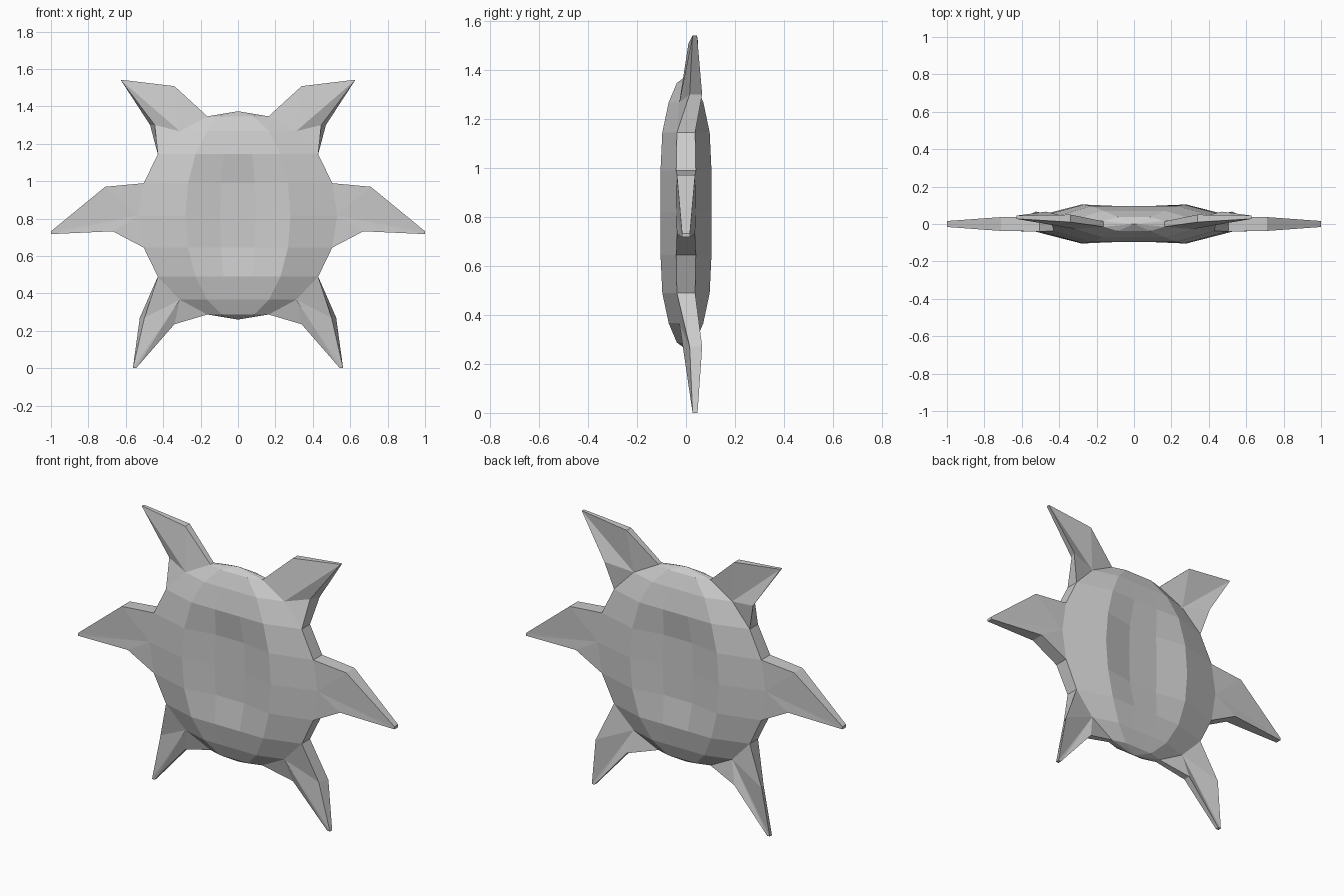
import bpy, bmesh
from math import sin, cos, radians

if "Cube" in bpy.data.objects:
    bpy.data.objects.remove(bpy.data.objects["Cube"])

RX, RZ, CZ = 0.53, 0.557, 0.817
DEPTH = [0.36, 0.68, 0.93, 1.0, 1.0]          # front-back fullness of each ring


def finish(bm, name):
    bmesh.ops.recalc_face_normals(bm, faces=bm.faces)
    me = bpy.data.meshes.new(name)
    bm.to_mesh(me)
    bm.free()
    ob = bpy.data.objects.new(name, me)
    bpy.context.collection.objects.link(ob)
    return ob


def rim(i):
    """x, z and half thickness of the shell edge at ring i"""
    a = radians(18 * i)
    d = DEPTH[min(i, 10 - i) - 1]
    return RX * sin(a), CZ + RZ * cos(a), 0.04 * d


# Shell: lens-shaped faceted body with a dished centre panel front and back
def shell():
    bm = bmesh.new()
    half = [(1, 0.04), (0.53, 0.104), (0.18, 0.103)]
    front = [(x, -y) for x, y in half] + [(-x, -y) for x, y in half[::-1]]
    section = front + [(x, -y) for x, y in front[::-1]]
    rings = []
    for i in range(1, 10):
        x, z, _ = rim(i)
        d = DEPTH[min(i, 10 - i) - 1]
        ring = []
        for sx, sy in section:
            k = 0.72 if abs(sx) < 0.2 and 4 <= i <= 6 else 1
            ring.append(bm.verts.new((sx * x, sy * d * k, z)))
        rings.append(ring)
    n = len(section)
    for a, b in zip(rings, rings[1:]):
        for j in range(n):
            bm.faces.new((a[j], a[(j + 1) % n], b[(j + 1) % n], b[j]))
    for ring, z in ((rings[0], CZ + RZ), (rings[-1], CZ - RZ)):
        pole = bm.verts.new((0, 0, z))
        for j in range(n):
            bm.faces.new((ring[j], ring[(j + 1) % n], pole))
    return finish(bm, "shell")


# Fin: grows from three rim rings; outline is (x, z, y front, y back[, front inset in x])
def fin(name, rings, outline):
    bm = bmesh.new()
    roots = []
    for i in rings:
        x, z, t = rim(i)
        roots.append((x, z, -t, t))
    pts = [roots[0]] + outline + [roots[2]]
    sides = []
    for k in (2, 3):
        vs = []
        for p in pts:
            inset = p[4] if len(p) > 4 and k == 2 else 0
            vs.append(bm.verts.new((p[0] - inset, p[k], p[1])))
        mid = bm.verts.new((roots[1][0], roots[1][k], roots[1][1]))
        for a, b in zip(vs, vs[1:]):
            bm.faces.new((mid, a, b))
        sides.append(vs)
    f, b = sides
    for j in range(len(pts) - 1):
        bm.faces.new((f[j], f[j + 1], b[j + 1], b[j]))
    ob = finish(bm, name)
    mod = ob.modifiers.new("mirror", 'MIRROR')
    mod.use_mirror_merge = False
    return ob


shell()
fin("upper_fins", (1, 2, 3),
    [(0.34, 1.508, 0.01, 0.05), (0.615, 1.541, 0.027, 0.045),
     (0.627, 1.541, 0.027, 0.045), (0.47, 1.30, 0.015, 0.066, 0.025)])
fin("side_fins", (4, 5, 6),
    [(0.71, 0.97, -0.037, 0.037), (1.0, 0.732, -0.016, 0.016),
     (1.0, 0.717, -0.016, 0.016), (0.67, 0.732, -0.037, 0.037)])
fin("lower_fins", (9, 8, 7),
    [(0.34, 0.235, 0.01, 0.05), (0.545, 0.0, 0.027, 0.047),
     (0.562, 0.0, 0.027, 0.047), (0.525, 0.27, 0.015, 0.066, 0.025)])
